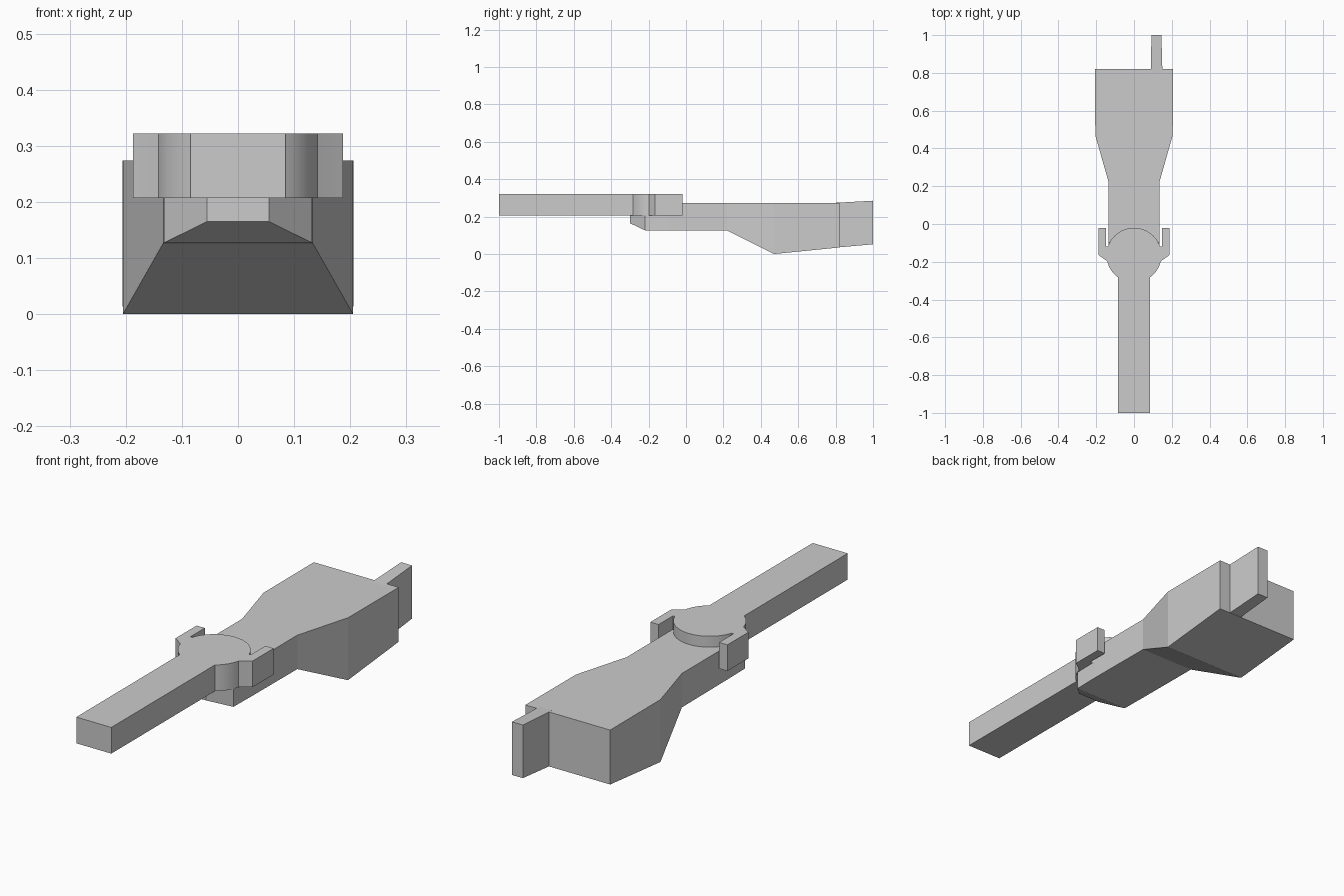
import bpy
import bmesh
import math

cube = bpy.data.objects.get("Cube")
if cube:
    bpy.data.objects.remove(cube, do_unlink=True)

grey = bpy.data.materials.new("plain grey")
grey.use_nodes = True
colour = (0.6, 0.6, 0.6, 1)
grey.diffuse_color = colour
grey.node_tree.nodes["Principled BSDF"].inputs["Base Color"].default_value = colour


def finish(name, bm):
    bmesh.ops.recalc_face_normals(bm, faces=bm.faces)
    mesh = bpy.data.meshes.new(name)
    bm.to_mesh(mesh)
    bm.free()
    mesh.materials.append(grey)
    obj = bpy.data.objects.new(name, mesh)
    bpy.context.collection.objects.link(obj)
    return obj


def loft(name, sections):
    """Join rectangular sections given as (y, x min, x max, z min, z max)."""
    bm = bmesh.new()
    rings = []
    for y, x0, x1, z0, z1 in sections:
        corners = ((x0, z0), (x1, z0), (x1, z1), (x0, z1))
        rings.append([bm.verts.new((x, y, z)) for x, z in corners])
    for a, b in zip(rings, rings[1:]):
        for i in range(4):
            j = (i + 1) % 4
            bm.faces.new((a[i], a[j], b[j], b[i]))
    bm.faces.new(rings[0])
    bm.faces.new(rings[-1])
    return finish(name, bm)


def arc(start, end, steps, radius=0.145, centre_y=-0.165):
    angles = [math.radians(start + (end - start) * i / steps) for i in range(steps + 1)]
    return [(radius * math.cos(a), centre_y + radius * math.sin(a)) for a in angles]


# Handle body with a low seat under the hub
loft("handle_body", [(y, -w, w, z0, z1) for y, w, z0, z1 in (
    (-0.30, 0.055, 0.165, 0.209),
    (-0.22, 0.132, 0.127, 0.209),
    (-0.10, 0.134, 0.127, 0.209),
    (-0.099, 0.134, 0.127, 0.274),
    (0.22, 0.134, 0.125, 0.274),
    (0.47, 0.205, 0.0, 0.274),
    (0.82, 0.206, 0.035, 0.274))])

# Offset tab at the back
loft("rear_tab", [(0.80, 0.09, 0.15, 0.034, 0.274),
                  (0.82, 0.09, 0.15, 0.036, 0.275),
                  (1.00, 0.092, 0.145, 0.052, 0.285)])

# Flat blade, round hub and two side prongs as one outline
half = [(0.085, -1.0)]
half += arc(-54, -13, 8)
half[-9:] = [p for p in half[-9:] if p[1] < -0.197]
half += [(0.142, -0.197), (0.187, -0.165), (0.187, -0.02),
         (0.147, -0.02), (0.147, -0.12)]
half += arc(18, 90, 14)
outline = half + [(-x, y) for x, y in reversed(half[:-1])]

bm = bmesh.new()
base = bm.faces.new([bm.verts.new((x, y, 0.207)) for x, y in outline])
extruded = bmesh.ops.extrude_face_region(bm, geom=[base], use_keep_orig=True)
top = [v for v in extruded["geom"] if isinstance(v, bmesh.types.BMVert)]
bmesh.ops.translate(bm, verts=top, vec=(0, 0, 0.115))
blade = finish("blade_and_hub", bm)
bpy.context.view_layer.objects.active = blade
blade.select_set(True)
bpy.ops.object.shade_smooth_by_angle(angle=math.radians(25))
